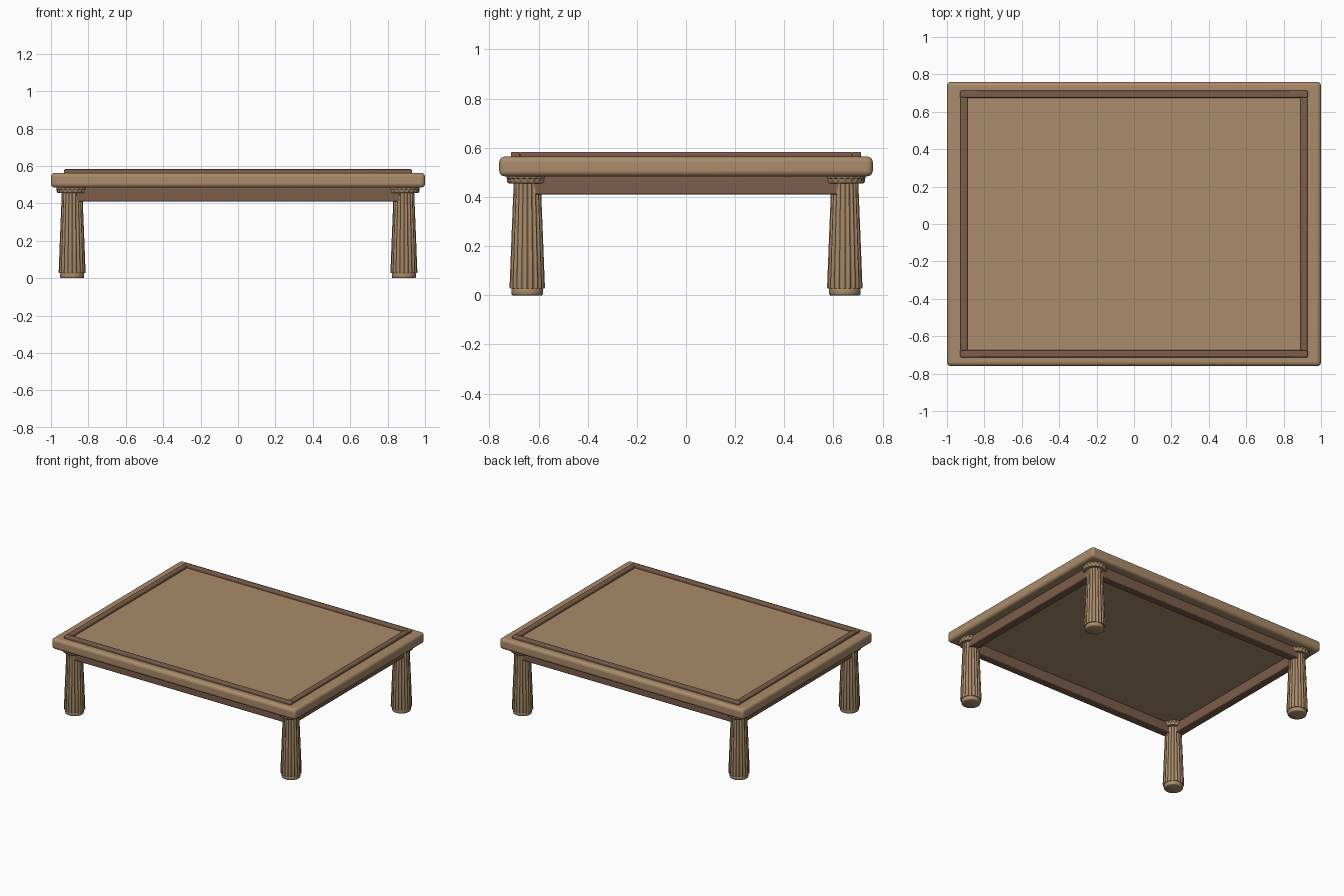
import bpy, bmesh, math

if "Cube" in bpy.data.objects:
    bpy.data.objects.remove(bpy.data.objects["Cube"])


def material(name, color):
    m = bpy.data.materials.new(name)
    m.diffuse_color = color
    m.use_nodes = True
    m.node_tree.nodes["Principled BSDF"].inputs["Base Color"].default_value = m.diffuse_color
    return m


TAN = material("light_wood", (0.40, 0.26, 0.145, 1))
BROWN = material("dark_wood", (0.20, 0.11, 0.07, 1))


def finish(bm, name, mat, loc=(0, 0, 0), bevel=0, segments=3):
    bmesh.ops.recalc_face_normals(bm, faces=bm.faces)
    me = bpy.data.meshes.new(name)
    bm.to_mesh(me)
    bm.free()
    ob = bpy.data.objects.new(name, me)
    bpy.context.collection.objects.link(ob)
    ob.location = loc
    me.materials.append(mat)
    if bevel:
        mod = ob.modifiers.new("bevel", 'BEVEL')
        mod.width = bevel
        mod.segments = segments
    for o in bpy.context.selected_objects:
        o.select_set(False)
    ob.select_set(True)
    bpy.context.view_layer.objects.active = ob
    bpy.ops.object.shade_smooth_by_angle(angle=math.radians(35))
    return ob


def box(name, lo, hi, mat, bevel, segments=3):
    bm = bmesh.new()
    bmesh.ops.create_cube(bm, size=1)
    size = [b - a for a, b in zip(lo, hi)]
    bmesh.ops.scale(bm, vec=size, verts=bm.verts)
    center = [(a + b) / 2 for a, b in zip(lo, hi)]
    return finish(bm, name, mat, center, bevel, segments)


def turned(name, rings, loc, mat, flutes=0, steps=6):
    """Loft rings of (z, radius, flute depth) into a closed turned part."""
    count = flutes * steps if flutes else 40
    bm = bmesh.new()
    loops = []
    for z, r, depth in rings:
        loop = []
        for i in range(count):
            a = 2 * math.pi * i / count
            cut = depth * math.sin(math.pi * (i % steps) / steps) if flutes else 0
            loop.append(bm.verts.new(((r - cut) * math.cos(a), (r - cut) * math.sin(a), z)))
        loops.append(loop)
    for a, b in zip(loops, loops[1:]):
        for i in range(count):
            j = (i + 1) % count
            bm.faces.new((a[i], a[j], b[j], b[i]))
    bm.faces.new(loops[0][::-1])
    bm.faces.new(loops[-1])
    return finish(bm, name, mat, loc)


# Table top
box("table_top", (-1, -0.76, 0.484), (1, 0.76, 0.564), TAN, 0.022, 4)

for s, side in ((-1, "front"), (1, "back")):
    # Raised trim and apron along the long sides
    y0, y1 = sorted((s * 0.675, s * 0.713))
    box(side + "_trim", (-0.93, y0, 0.555), (0.93, y1, 0.583), BROWN, 0.007)
    y0, y1 = sorted((s * 0.63, s * 0.692))
    box(side + "_apron", (-0.865, y0, 0.41), (0.865, y1, 0.486), BROWN, 0.006, 2)

for s, side in ((-1, "left"), (1, "right")):
    # Raised trim and apron along the short sides
    x0, x1 = sorted((s * 0.89, s * 0.928))
    box(side + "_trim", (x0, -0.677, 0.555), (x1, 0.677, 0.583), BROWN, 0.007)
    x0, x1 = sorted((s * 0.87, s * 0.932))
    box(side + "_apron", (x0, -0.623, 0.41), (x1, 0.623, 0.486), BROWN, 0.006, 2)

# Fluted legs with foot and scalloped collar
for sx, h in ((-1, "left"), (1, "right")):
    for sy, d in ((-1, "front"), (1, "back")):
        loc = (sx * 0.887, sy * 0.646, 0)
        name = f"{d}_{h}_leg"
        turned(name + "_foot", [(0, 0.059, 0), (0.002, 0.062, 0), (0.006, 0.064, 0),
                                (0.023, 0.064, 0), (0.028, 0.062, 0), (0.032, 0.058, 0)],
               loc, TAN)
        turned(name, [(0.027, 0.069, 0.003), (0.031, 0.072, 0.006),
                      (0.24, 0.064, 0.006), (0.46, 0.055, 0.005)], loc, TAN, flutes=20)
        turned(name + "_collar", [(0.455, 0.074, 0.002), (0.459, 0.080, 0.004),
                                  (0.465, 0.083, 0.004), (0.474, 0.083, 0.004),
                                  (0.477, 0.084, 0), (0.486, 0.084, 0)],
               loc, TAN, flutes=20)
